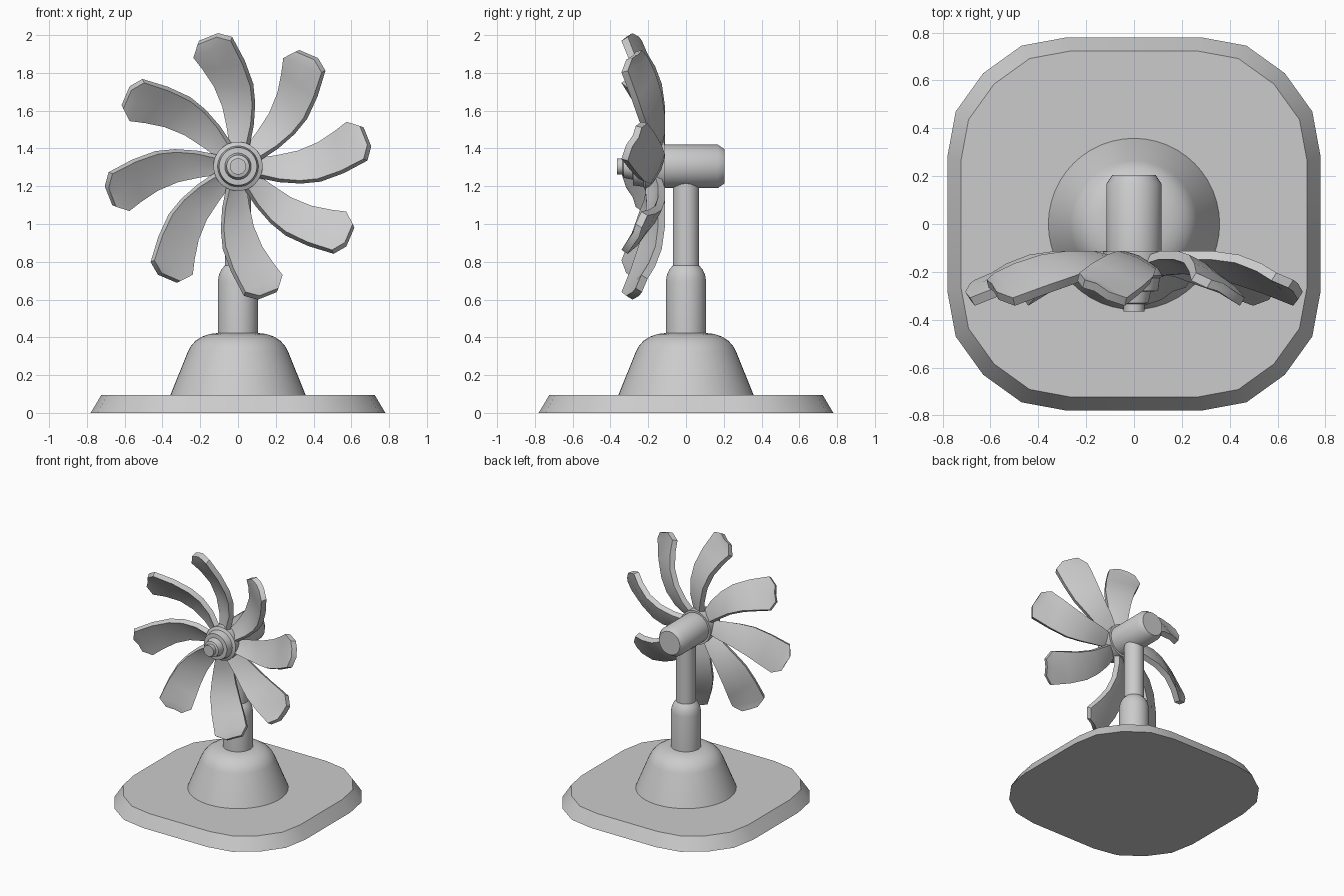
import bpy, bmesh, math
from mathutils import Matrix, Vector

if "Cube" in bpy.data.objects:
    bpy.data.objects.remove(bpy.data.objects["Cube"])

grey = bpy.data.materials.new("light grey")
grey.diffuse_color = (0.6, 0.6, 0.6, 1)
grey.use_nodes = True
grey.node_tree.nodes["Principled BSDF"].inputs["Base Color"].default_value = grey.diffuse_color
AXIS_Z = 1.305


def finish(name, bm, smooth=True):
    bmesh.ops.recalc_face_normals(bm, faces=bm.faces)
    me = bpy.data.meshes.new(name)
    bm.to_mesh(me)
    bm.free()
    me.materials.append(grey)
    ob = bpy.data.objects.new(name, me)
    bpy.context.collection.objects.link(ob)
    if smooth:
        bpy.ops.object.select_all(action='DESELECT')
        ob.select_set(True)
        bpy.context.view_layer.objects.active = ob
        bpy.ops.object.shade_smooth_by_angle(angle=math.radians(35))
    return ob


def loft(bm, rings):
    # skin closed rings and cap both ends
    vs = [[bm.verts.new(p) for p in r] for r in rings]
    n = len(vs[0])
    for a, b in zip(vs, vs[1:]):
        for i in range(n):
            j = (i + 1) % n
            bm.faces.new((a[i], a[j], b[j], b[i]))
    bm.faces.new(vs[0])
    bm.faces.new(vs[-1])


def lathe(name, profile, along_y=False, n=48):
    # profile of (radius, position) about z, or about the fan axis
    bm = bmesh.new()
    rings = []
    for r, t in profile:
        ring = []
        for i in range(n):
            a = 2 * math.pi * i / n
            c, s = r * math.cos(a), r * math.sin(a)
            ring.append((c, t, s + AXIS_Z) if along_y else (c, s, t))
        rings.append(ring)
    loft(bm, rings)
    return finish(name, bm)


# Base plate: rounded square with sloped rim
corner = [(0.78, 0.28), (0.745, 0.47), (0.63, 0.63), (0.47, 0.745), (0.28, 0.78)]
outline = []
for k in range(4):
    rot = Matrix.Rotation(k * math.pi / 2, 2)
    outline += [rot @ Vector(p) for p in corner]
bm = bmesh.new()
loft(bm, [[(p.x * s, p.y * s, z) for p in outline] for s, z in ((1, 0), (0.928, 0.095))])
finish("base_plate", bm)

# Stand
lathe("stand_cone", [(0.36, 0.09), (0.265, 0.325), (0.25, 0.353), (0.225, 0.382),
                     (0.19, 0.404), (0.15, 0.418), (0.105, 0.423)])
lathe("lower_pole", [(0.107, 0.41), (0.107, 0.695), (0.101, 0.73), (0.088, 0.76), (0.07, 0.78)])
lathe("upper_pole", [(0.07, 0.77), (0.07, 1.25)])

# Motor housing and hub along the fan axis
lathe("motor_housing", [(0.09, 0.205), (0.115, 0.168), (0.115, -0.13)], True)
lathe("hub", [(0.13, -0.115), (0.13, -0.215), (0.108, -0.225), (0.1, -0.28), (0.07, -0.282),
              (0.06, -0.33), (0.043, -0.335), (0.043, -0.365)], True)

# Blades: left and right edge points (x, y, z from axis) from root to tip
rows = [((-0.035, -0.15, 0.10), (0.05, -0.20, 0.10)),
        ((-0.05, -0.13, 0.20), (0.075, -0.19, 0.22)),
        ((-0.075, -0.13, 0.32), (0.083, -0.205, 0.33)),
        ((-0.12, -0.145, 0.43), (0.073, -0.235, 0.43)),
        ((-0.18, -0.18, 0.52), (0.03, -0.275, 0.55)),
        ((-0.232, -0.22, 0.585), (-0.035, -0.325, 0.675)),
        ((-0.21, -0.25, 0.655), (-0.11, -0.30, 0.695))]
COUNT = 8
for k in range(COUNT):
    bm = bmesh.new()
    rings = []
    for i, (l, r) in enumerate(rows):
        l, r = Vector(l), Vector(r)
        mid = (l + r) / 2 + Vector((0, 0.01, 0))
        chord = (r - l).normalized()
        span = (Vector(rows[min(i + 1, 5)][0]) + Vector(rows[min(i + 1, 5)][1])
                - Vector(rows[max(min(i, 5) - 1, 0)][0]) - Vector(rows[max(min(i, 5) - 1, 0)][1]))
        nrm = chord.cross(span).normalized() * 0.02
        rings.append([l + nrm, mid + nrm, r + nrm, r - nrm, mid - nrm, l - nrm])
    loft(bm, rings)
    turn = Matrix.Rotation(k * 2 * math.pi / COUNT, 4, 'Y')
    bmesh.ops.transform(bm, matrix=Matrix.Translation((0, 0, AXIS_Z)) @ turn, verts=bm.verts)
    finish("blade_%d" % (k + 1), bm)
